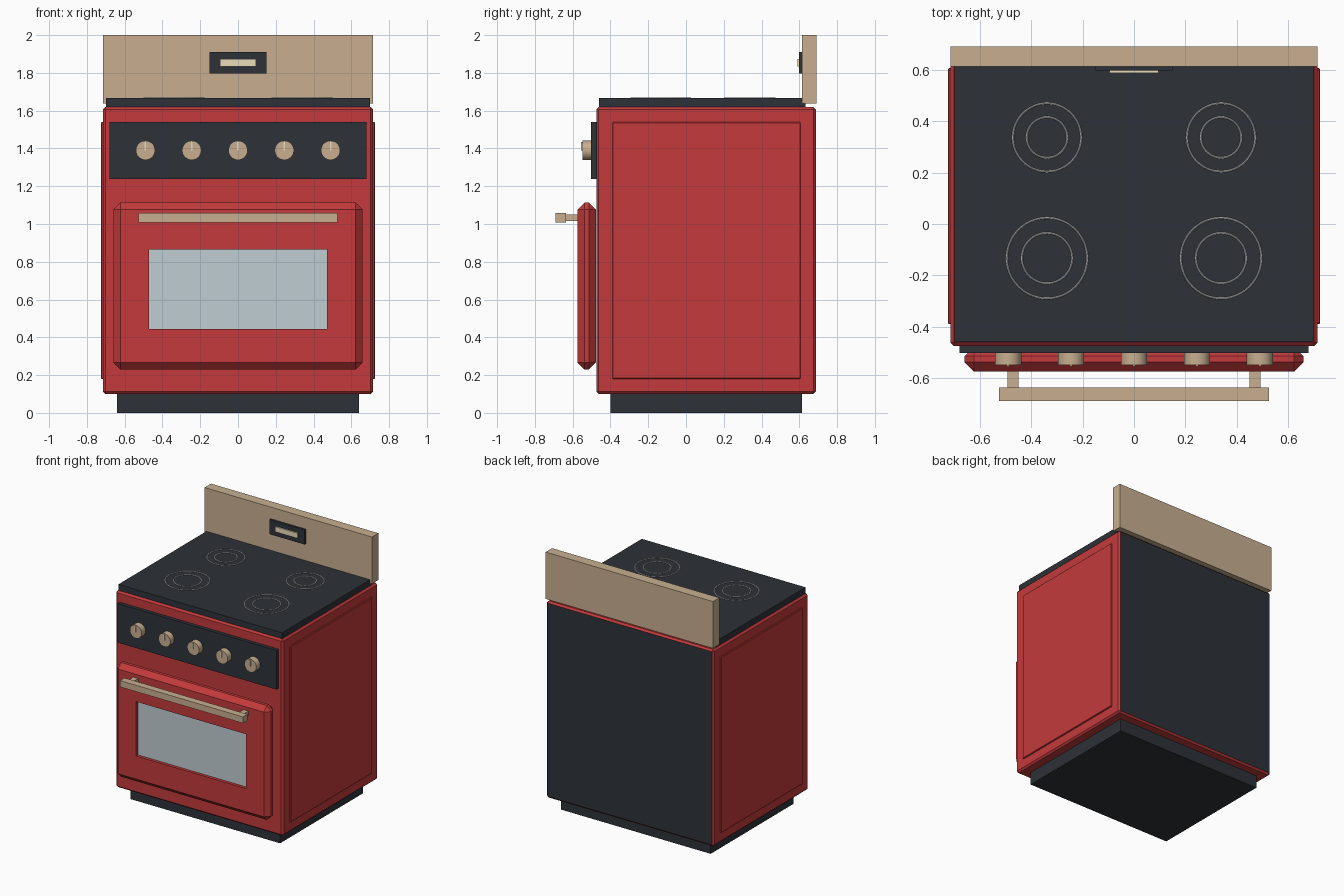
import bpy, bmesh, math

if "Cube" in bpy.data.objects:
    bpy.data.objects.remove(bpy.data.objects["Cube"])


def material(name, rgb):
    m = bpy.data.materials.new(name)
    m.diffuse_color = (*rgb, 1)
    m.use_nodes = True
    m.node_tree.nodes["Principled BSDF"].inputs["Base Color"].default_value = m.diffuse_color
    return m


RED = material("red_enamel", (0.55, 0.042, 0.044))
DARK = material("dark_steel", (0.026, 0.032, 0.040))
TAN = material("warm_metal", (0.58, 0.43, 0.28))
GLASS = material("window_glass", (0.53, 0.61, 0.65))
RING = material("burner_marking", (0.55, 0.55, 0.53))
LIGHT = material("display_light", (0.82, 0.72, 0.48))


def finish(bm, name, *mats):
    me = bpy.data.meshes.new(name)
    bm.to_mesh(me)
    bm.free()
    for m in mats:
        me.materials.append(m)
    ob = bpy.data.objects.new(name, me)
    bpy.context.collection.objects.link(ob)
    return ob


def box_bm(x, y, z, bevel=0):
    """Box from (min, max) ranges, with an optional chamfer."""
    bm = bmesh.new()
    bmesh.ops.create_cube(bm, size=1)
    for v in bm.verts:
        v.co = [r[0] + (c + 0.5) * (r[1] - r[0]) for c, r in zip(v.co, (x, y, z))]
    if bevel:
        bmesh.ops.bevel(bm, geom=bm.edges[:], offset=bevel, segments=1,
                        profile=0.5, affect='EDGES')
    bm.normal_update()
    return bm


def box(name, x, y, z, mat, bevel=0):
    return finish(box_bm(x, y, z, bevel), name, mat)


def smooth(ob):
    bpy.ops.object.select_all(action='DESELECT')
    ob.select_set(True)
    bpy.context.view_layer.objects.active = ob
    bpy.ops.object.shade_smooth_by_angle(angle=math.radians(35))


# Body with a dark back face
bm = box_bm((-0.715, 0.715), (-0.475, 0.687), (0.10, 1.62), 0.013)
max(bm.faces, key=lambda f: f.normal.y * f.calc_area()).material_index = 1
finish(bm, "oven_body", RED, DARK)

# Plinth, cooktop and side panels
box("plinth", (-0.64, 0.64), (-0.40, 0.613), (0, 0.11), DARK)
box("cooktop", (-0.70, 0.70), (-0.46, 0.633), (1.61, 1.666), DARK)
for side, s in (("left", -1), ("right", 1)):
    box(side + "_side_panel", sorted((s * 0.70, s * 0.725)),
        (-0.39, 0.607), (0.18, 1.54), RED, 0.004)

# Burner markings
for row, y, radii in (("front", -0.133, (0.16, 0.101)), ("back", 0.337, (0.136, 0.082))):
    for side, x in (("left", -0.339), ("right", 0.339)):
        for part, r in zip(("outer", "inner"), radii):
            bpy.ops.mesh.primitive_torus_add(
                location=(x, y, 1.667), major_radius=r - 0.003, minor_radius=0.004,
                major_segments=48, minor_segments=8)
            ob = bpy.context.object
            ob.name = f"{row}_{side}_burner_{part}_ring"
            ob.data.materials.append(RING)
            smooth(ob)

# Backsplash with display
box("backsplash", (-0.715, 0.715), (0.614, 0.692), (1.638, 2.0), TAN)
box("display_frame", (-0.15, 0.15), (0.598, 0.62), (1.797, 1.91), DARK)
box("display_screen", (-0.095, 0.095), (0.589, 0.605), (1.833, 1.873), LIGHT)

# Control panel and knobs
box("control_panel", (-0.68, 0.68), (-0.502, -0.47), (1.238, 1.54), DARK)
for i in range(5):
    x = (i - 2) * 0.245
    bpy.ops.mesh.primitive_cylinder_add(vertices=32, radius=0.051, depth=0.05,
                                        location=(x, -0.524, 1.39),
                                        rotation=(math.pi / 2, 0, 0))
    knob = bpy.context.object
    knob.name = f"knob_{i + 1}"
    knob.data.materials.append(TAN)
    smooth(knob)
    box(f"knob_pointer_{i + 1}", (x - 0.004, x + 0.004), (-0.556, -0.54),
        (1.39, 1.435), LIGHT)

# Door: chamfered slab with a recessed window opening
bm = box_bm((-0.66, 0.66), (-0.575, -0.477), (0.23, 1.113), 0.037)
front = max(bm.faces, key=lambda f: -f.normal.y * f.calc_area())
bmesh.ops.inset_individual(bm, faces=[front], thickness=0.1)
for v in front.verts:
    v.co.x = math.copysign(0.47, v.co.x)
    v.co.z = 0.865 if v.co.z > 0.67 else 0.445
hole = bmesh.ops.extrude_discrete_faces(bm, faces=[front])["faces"][0]
for v in hole.verts:
    v.co.y += 0.025
finish(bm, "oven_door", RED)
box("door_window", (-0.47, 0.47), (-0.552, -0.545), (0.445, 0.865), GLASS)

# Door handle
box("door_handle", (-0.526, 0.526), (-0.69, -0.636), (1.008, 1.057), TAN)
for side, x in (("left", -0.471), ("right", 0.471)):
    box(side + "_handle_bracket", (x - 0.021, x + 0.021), (-0.64, -0.57),
        (1.016, 1.049), TAN)
